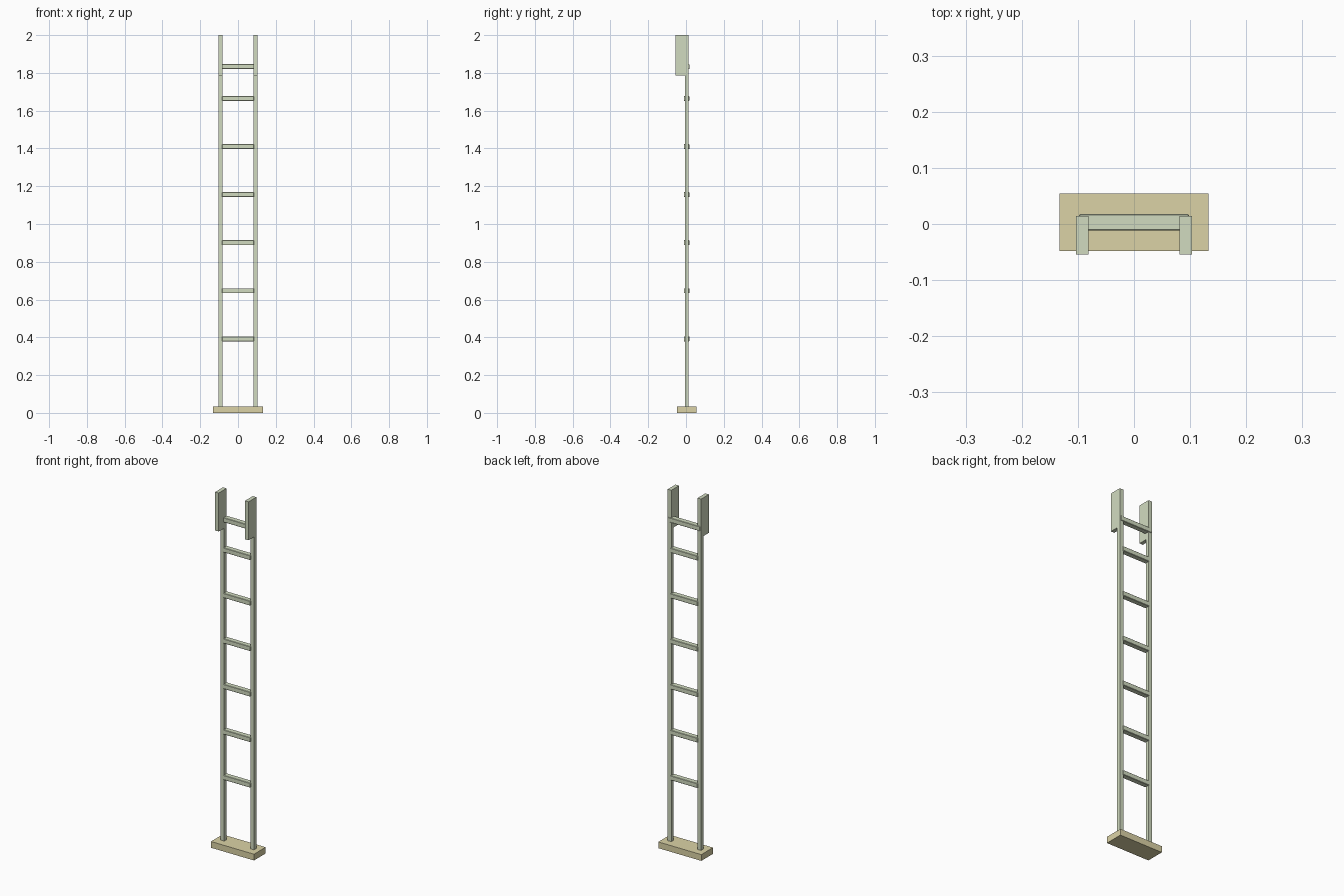
import bpy
import bmesh
from mathutils import Vector

if "Cube" in bpy.data.objects:
    bpy.data.objects.remove(bpy.data.objects["Cube"])


def material(name, color):
    mat = bpy.data.materials.new(name)
    mat.diffuse_color = color
    mat.use_nodes = True
    mat.node_tree.nodes["Principled BSDF"].inputs["Base Color"].default_value = mat.diffuse_color
    return mat


GREEN = material("pale_green", (0.64, 0.71, 0.53, 1))
TAN = material("pale_tan", (0.71, 0.65, 0.38, 1))


def box(name, x, y, z, mat, bevel=0.0):
    """Flat-faced box given (min, max) extents on each axis."""
    bm = bmesh.new()
    bmesh.ops.create_cube(bm, size=1)
    for v in bm.verts:
        v.co = Vector(((r[0] + r[1]) / 2 + c * (r[1] - r[0])
                       for r, c in zip((x, y, z), v.co)))
    mesh = bpy.data.meshes.new(name)
    bm.to_mesh(mesh)
    bm.free()
    mesh.materials.append(mat)
    obj = bpy.data.objects.new(name, mesh)
    bpy.context.collection.objects.link(obj)
    if bevel:
        mod = obj.modifiers.new("edge_bevel", 'BEVEL')
        mod.width = bevel
        mod.segments = 1
    return obj


# Foot plate
box("base", (-0.133, 0.133), (-0.0485, 0.0545), (0, 0.035), TAN)

# Side rails and the wider hook plates at their tops
for side, s in (("left", -1), ("right", 1)):
    x = sorted((s * 0.081, s * 0.103))
    box(f"{side}_rail", x, (-0.006, 0.0145), (0.035, 1.785), GREEN)
    box(f"{side}_top_plate", x, (-0.0545, 0.0145), (1.785, 2.0), GREEN)

# Evenly spaced rungs
for i in range(6):
    zc = 0.392 + 0.2545 * i
    box(f"rung_{i + 1}", (-0.084, 0.084), (-0.0115, 0.018),
        (zc - 0.013, zc + 0.013), GREEN, 0.002)

# Top rung, let into the plates and showing behind them
box("top_rung", (-0.098, 0.098), (-0.0115, 0.018), (1.82, 1.846), GREEN, 0.002)
